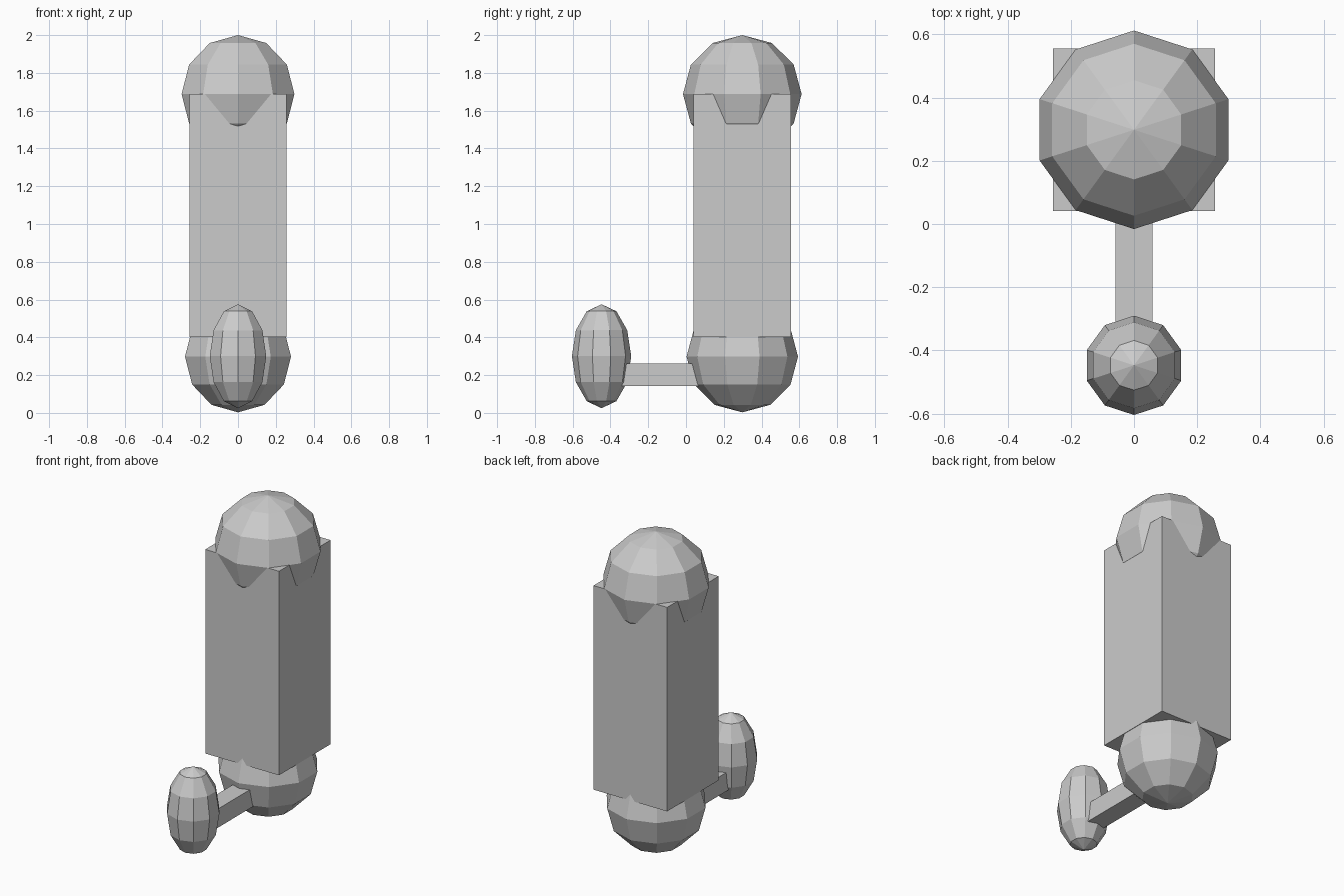
import bpy, bmesh
from mathutils import Matrix, Vector

if "Cube" in bpy.data.objects:
    bpy.data.objects.remove(bpy.data.objects["Cube"])

grey = bpy.data.materials.new("plain grey")
grey.diffuse_color = (0.6, 0.6, 0.6, 1)
grey.use_nodes = True
grey.node_tree.nodes["Principled BSDF"].inputs["Base Color"].default_value = grey.diffuse_color


def finish(name, bm):
    mesh = bpy.data.meshes.new(name)
    bm.to_mesh(mesh)
    bm.free()
    mesh.materials.append(grey)
    obj = bpy.data.objects.new(name, mesh)
    bpy.context.collection.objects.link(obj)
    return obj


def ball(name, centre, width, height):
    """Ten-sided low-poly ball, stretched to a radius across and a radius up."""
    bm = bmesh.new()
    bmesh.ops.create_uvsphere(
        bm, u_segments=10, v_segments=6, radius=1,
        matrix=Matrix.Translation(centre) @ Matrix.Diagonal((width, width, height, 1)))
    return finish(name, bm)


def box(name, low, high):
    low, high = Vector(low), Vector(high)
    bm = bmesh.new()
    bmesh.ops.create_cube(
        bm, size=1,
        matrix=Matrix.Translation((low + high) / 2) @ Matrix.Diagonal((*(high - low), 1)))
    return finish(name, bm)


# Main column with a rounded cap and a rounded foot
box("column", (-0.257, 0.041, 0.402), (0.257, 0.555, 1.688))
ball("top_cap", (0, 0.298, 1.688), 0.314, 0.312)
ball("bottom_ball", (0, 0.298, 0.298), 0.295, 0.295)

# Handle sticking out at the front
box("handle_bar", (-0.059, -0.40, 0.143), (0.059, 0.10, 0.261))
ball("handle_knob", (0, -0.447, 0.30), 0.157, 0.275)
